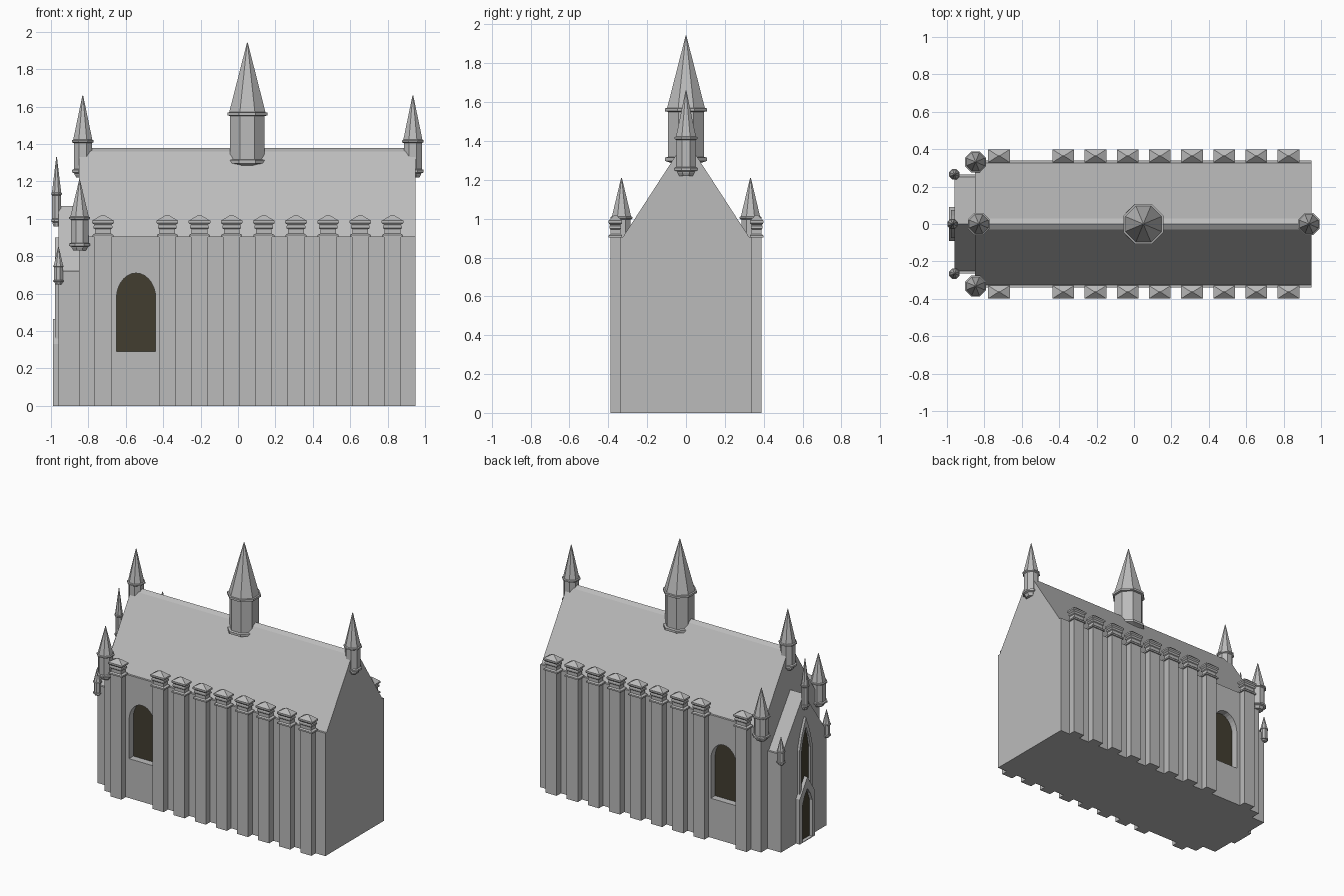
import bpy, bmesh, math
from mathutils import Vector

if "Cube" in bpy.data.objects:
    bpy.data.objects.remove(bpy.data.objects["Cube"])

def material(name, rgb):
    m = bpy.data.materials.new(name)
    m.diffuse_color = (*rgb, 1)
    m.use_nodes = True
    m.node_tree.nodes["Principled BSDF"].inputs["Base Color"].default_value = m.diffuse_color
    return m

STONE = material("grey_stone", (0.5, 0.5, 0.5))
DARK = material("dark_glass", (0.055, 0.048, 0.03))

def finish(name, bm, mat):
    bmesh.ops.recalc_face_normals(bm, faces=bm.faces[:])
    me = bpy.data.meshes.new(name)
    bm.to_mesh(me)
    bm.free()
    me.materials.append(mat)
    ob = bpy.data.objects.new(name, me)
    bpy.context.collection.objects.link(ob)
    return ob

def prism(name, pts, a, b, axis, mat):
    """Extrude a (u, z) outline from a to b along x or y."""
    bm = bmesh.new()
    def P(u, z, d):
        return (d, u, z) if axis == 'x' else (u, d, z)
    f = bm.faces.new([bm.verts.new(P(u, z, a)) for u, z in pts])
    ext = bmesh.ops.extrude_face_region(bm, geom=[f])
    d = Vector(P(0, 0, b - a))
    bmesh.ops.translate(bm, vec=d, verts=[v for v in ext['geom'] if isinstance(v, bmesh.types.BMVert)])
    return finish(name, bm, mat)

def frame(name, outer, inner, a, b):
    """Ring between two outlines of equal length, running from x=a to x=b."""
    bm = bmesh.new()
    loops = [[bm.verts.new((x, y, z)) for y, z in o]
             for o, x in ((outer, a), (outer, b), (inner, b), (inner, a))]
    n = len(outer)
    for k in range(4):
        p, q = loops[k], loops[(k + 1) % 4]
        for i in range(n):
            j = (i + 1) % n
            bm.faces.new((p[i], p[j], q[j], q[i]))
    return finish(name, bm, STONE)

def lathe(name, x, y, prof, sides=8):
    """Stacked polygon rings with flats facing the axes; radii are to the flats."""
    bm = bmesh.new()
    k = 1 / math.cos(math.pi / sides)
    rings = [[bm.verts.new((x + r * k * math.cos((i + .5) * 2 * math.pi / sides),
                            y + r * k * math.sin((i + .5) * 2 * math.pi / sides), z))
              for i in range(sides)] for r, z in prof]
    for p, q in zip(rings, rings[1:]):
        for i in range(sides):
            j = (i + 1) % sides
            bm.faces.new((p[i], p[j], q[j], q[i]))
    bm.faces.new(rings[0])
    bm.faces.new(rings[-1])
    return finish(name, bm, STONE)

def pinnacle(name, x, y, z0, zc, z1, r):
    h = zc - z0
    lathe(name, x, y, [(.6 * r, z0), (.75 * r, z0 + .09 * h), (.75 * r, z0 + .12 * h),
                       (r, z0 + .15 * h), (r, z0 + .22 * h), (.83 * r, z0 + .24 * h),
                       (.83 * r, zc - .03 * h), (r, zc), (r, zc + .05 * h),
                       (.88 * r, zc + .07 * h), (.002, z1)])

def mirrored(half):
    """Complete a right-half outline (bottom to apex) symmetrically."""
    return half + [(-u, z) for u, z in reversed(half) if abs(u) > 1e-6]

# main hall with gabled roof
hall = prism("hall", mirrored([(.34, 0), (.34, .905), (.325, .905), (.03, 1.36), (0, 1.378)]),
             -.85, .95, 'x', STONE)

# arched window recesses cut in both long walls, with dark panes
cx, hw = -.545, .105
arch = [(cx - hw, .29), (cx + hw, .29)] + [
    (cx + hw * math.cos(t * math.pi / 14), .575 + .135 * math.sin(t * math.pi / 14))
    for t in range(15)]
for s, side in ((-1, "front"), (1, "back")):
    cutter = prism("window_cutter_" + side, arch, s * .285, s * .40, 'y', STONE)
    cutter.hide_render = True
    mod = hall.modifiers.new("window", 'BOOLEAN')
    mod.object = cutter
    mod.solver = 'EXACT'
    prism("window_pane_" + side, arch, s * .283, s * .29, 'y', DARK)
bpy.context.view_layer.update()
dg = bpy.context.evaluated_depsgraph_get()
cut_mesh = bpy.data.meshes.new_from_object(hall.evaluated_get(dg))
hall.modifiers.clear()
hall.data = cut_mesh
for ob in [o for o in bpy.data.objects if "cutter" in o.name]:
    bpy.data.objects.remove(ob)

# entrance porch
prism("porch", mirrored([(.265, 0), (.265, .72), (.25, .72), (0, 1.07)]), -.96, -.84, 'x', STONE)

# tall pointed window and gabled door on the porch
win_out = mirrored([(.075, .36), (.075, .68), (.045, .79), (0, .90)])
win_in = mirrored([(.052, .39), (.052, .66), (.032, .75), (0, .83)])
frame("porch_window_frame", win_out, win_in, -.95, -.978)
prism("porch_window_pane", win_in, -.964, -.958, 'x', DARK)
door_out = mirrored([(.09, 0), (.09, .33), (.05, .39), (0, .465)])
door_in = mirrored([(.058, .005), (.058, .27), (.035, .33), (0, .38)])
frame("door_frame", door_out, door_in, -.95, -.99)
prism("door", door_in, -.966, -.958, 'x', DARK)

# buttresses with stepped pyramid caps
def box_stack(name, x, y, prof):
    bm = bmesh.new()
    rings = [[bm.verts.new((x + a * sx, y + b * sy, z))
              for sx, sy in ((-1, -1), (1, -1), (1, 1), (-1, 1))] for a, b, z in prof]
    for p, q in zip(rings, rings[1:]):
        for i in range(4):
            j = (i + 1) % 4
            bm.faces.new((p[i], p[j], q[j], q[i]))
    bm.faces.new(rings[0])
    bm.faces.new(rings[-1])
    return finish(name, bm, STONE)

for x in [-.722] + [-.378 + .172 * i for i in range(8)]:
    for s in (-1, 1):
        box_stack("buttress", x, s * .355, [(.045, .035, 0), (.045, .035, .905)])
        box_stack("buttress_cap", x, s * .364,
                  [(.056, .034, .903), (.056, .034, .914), (.042, .026, .922),
                   (.042, .026, .945), (.05, .03, .95), (.05, .03, .962), (.045, .027, .968),
                   (.058, .035, .978), (.058, .035, .99), (.008, .003, 1.02)])

# central spire
lathe("central_spire", .05, 0,
      [(.05, 1.265), (.075, 1.285), (.085, 1.29), (.108, 1.297), (.108, 1.314), (.093, 1.318),
       (.093, 1.55), (.107, 1.553), (.107, 1.568), (.097, 1.57), (.002, 1.942)])

# pinnacles on the ridge ends, hall corners and porch
pinnacle("ridge_pinnacle_left", -.83, 0, 1.22, 1.41, 1.66, .058)
pinnacle("ridge_pinnacle_right", .935, 0, 1.22, 1.41, 1.66, .058)
pinnacle("porch_peak_pinnacle", -.97, 0, .96, 1.13, 1.33, .028)
for s in (-1, 1):
    pinnacle("corner_pinnacle", -.847, s * .332, .83, 1.0, 1.21, .056)
    pinnacle("porch_corner_pinnacle", -.96, s * .265, .65, .745, .85, .028)
